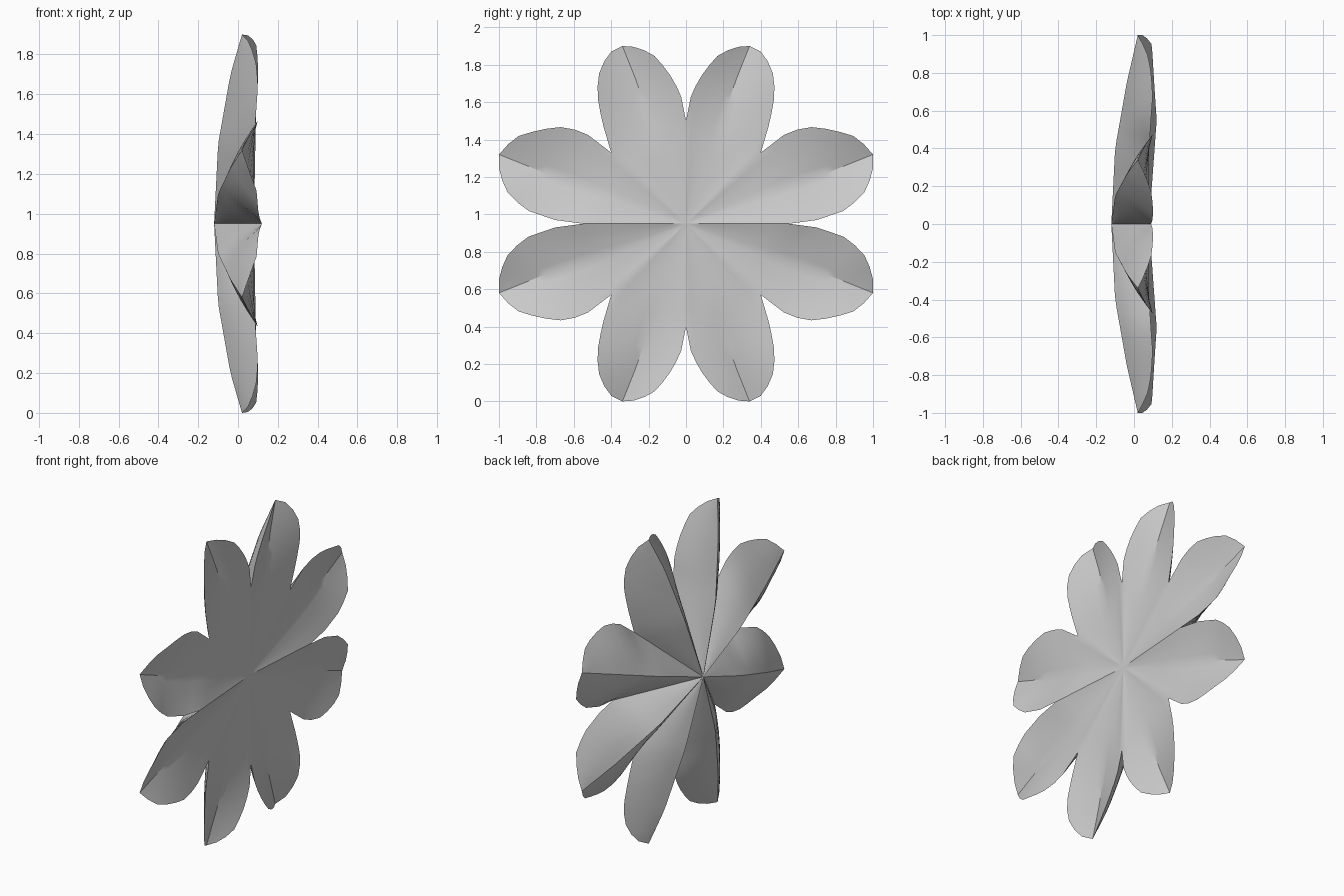
import bpy, bmesh, math
from mathutils import Vector

if "Cube" in bpy.data.objects:
    bpy.data.objects.remove(bpy.data.objects["Cube"])

CENTRE_Z = 0.95
BACK_X, FRONT_X = -0.12, 0.08
NS, NT = 16, 6   # samples along and across each half petal

# Half-petal rims, from the notch between petals to the tip: (y, z, x)
side_low = [(.55, 0, .12), (.70, .02, .11), (.86, .075, .10), (.95, .16, .095), (1, .27, .055)]
side_high = [(.40, .38, .08), (.55, .495, .09), (.69, .52, .10), (.85, .485, .085), (.92, .46, .065)]
side_tip = (1, .37, .02)
top_in = [(0, .55, .09), (.03, .70, .10), (.10, .82, .10), (.18, .91, .09), (.27, .945, .055)]
top_out = [(.40, .38, .08), (.45, .55, .09), (.475, .69, .10), (.47, .79, .095), (.42, .91, .06)]
top_tip = (.34, .95, .02)

# Petal middle lines between the centre and the tip: sharp keel behind, shallow trough in front
side_keel = [(.40, .15, -.10), (.75, .28, -.038)]
side_trough = [(.40, .15, .07), (.75, .27, .035)]
top_keel = [(.15, .40, -.10), (.265, .75, -.038)]
top_trough = [(.15, .40, .07), (.26, .75, .035)]


def path(points):
    return [Vector((x, y, z)) for y, z, x in points]


def sample(pts, n):
    """Evenly spaced points along a polyline."""
    lens = [(b - a).length for a, b in zip(pts, pts[1:])]
    total, out = sum(lens), []
    for i in range(n + 1):
        d, k = total * i / n, 0
        while k < len(lens) - 1 and d > lens[k]:
            d -= lens[k]
            k += 1
        out.append(pts[k].lerp(pts[k + 1], min(d / lens[k], 1)))
    return out


def half_petal(bm, rim, mid, tip, cx, bulge, sy, sz):
    """Lofts a skin from the rim to the petal's middle line."""
    centre = (0, 0, cx)
    inner = sample(path([centre, rim[0]]), 7)
    outer = sample(path(rim + [tip]), NS - 7)
    side = inner + outer[1:]
    middle = sample(path([centre] + mid + [tip]), NS)
    rows = []
    for i, (a, b) in enumerate(zip(side, middle)):
        row = []
        for j in range(NT + 1):
            p = a.lerp(b, j / NT)
            p.x += bulge * math.sin(math.pi * j / NT) * math.sin(math.pi * i / NS)
            row.append(bm.verts.new((p.x, sy * p.y, sz * p.z + CENTRE_Z)))
        rows.append(row)
    for r0, r1 in zip(rows, rows[1:]):
        for j in range(NT):
            bm.faces.new((r0[j], r0[j + 1], r1[j + 1], r1[j]))


# Eight hull-shaped petals, mirrored across both axes into one closed bloom
bm = bmesh.new()
for sy in (1, -1):
    for sz in (1, -1):
        for rims, keel, trough, tip in (
                ((side_low, side_high), side_keel, side_trough, side_tip),
                ((top_in, top_out), top_keel, top_trough, top_tip)):
            for rim in rims:
                half_petal(bm, rim, keel, tip, BACK_X, -.012, sy, sz)
                half_petal(bm, rim, trough, tip, FRONT_X, -.004, sy, sz)
bmesh.ops.remove_doubles(bm, verts=bm.verts, dist=0.0005)
bmesh.ops.recalc_face_normals(bm, faces=bm.faces)
mesh = bpy.data.meshes.new("flower_petals")
bm.to_mesh(mesh)
bm.free()
flower = bpy.data.objects.new("flower_petals", mesh)
bpy.context.collection.objects.link(flower)
bpy.context.view_layer.objects.active = flower
flower.select_set(True)
bpy.ops.object.shade_smooth_by_angle(angle=math.radians(30))
